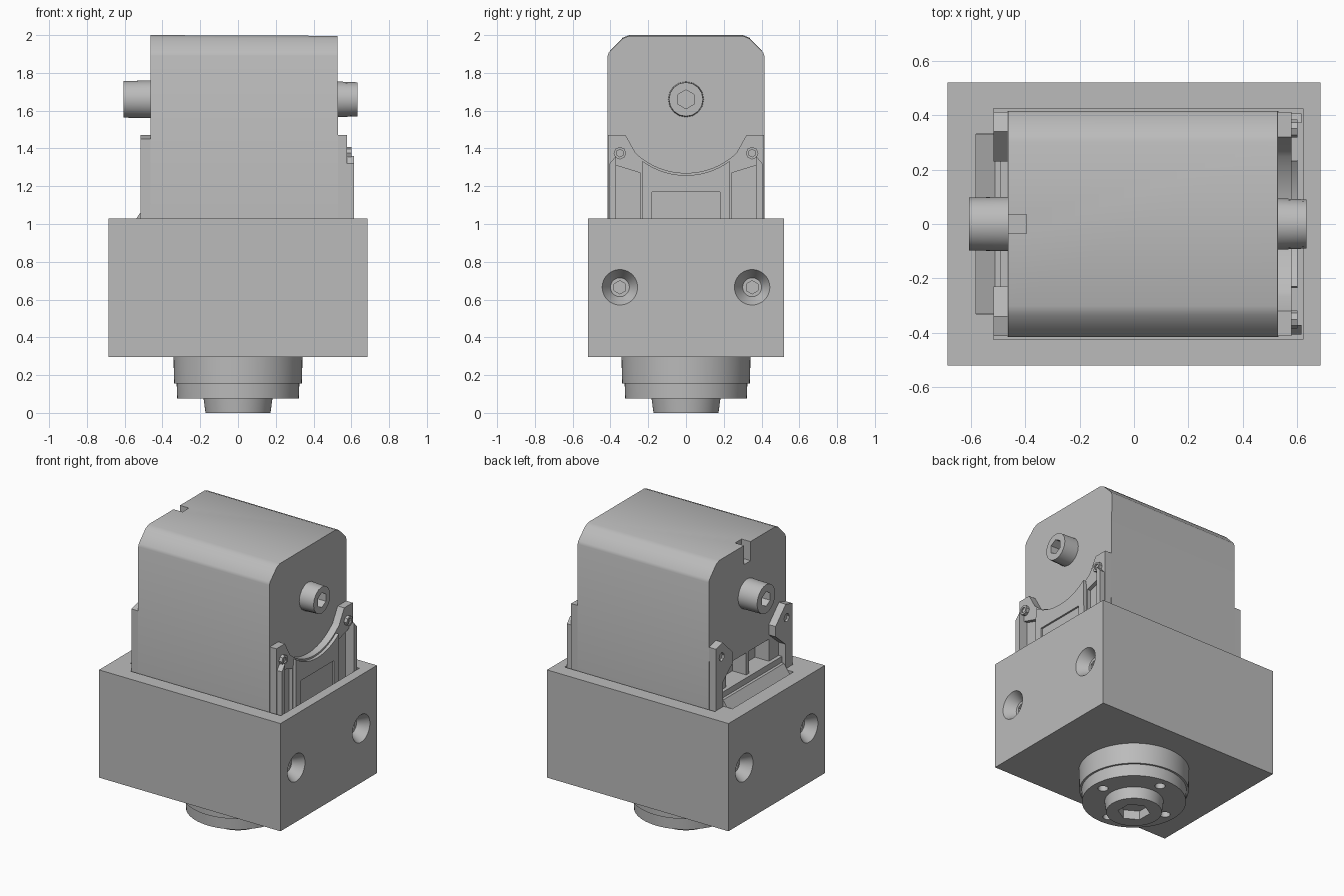
import bpy, bmesh, math
from mathutils import Matrix, Vector

old = bpy.data.objects.get("Cube")
if old:
    bpy.data.objects.remove(old, do_unlink=True)

grey = bpy.data.materials.new("plain grey")
grey.use_nodes = True
COLOUR = (0.5, 0.5, 0.5, 1)
grey.diffuse_color = COLOUR
grey.node_tree.nodes["Principled BSDF"].inputs["Base Color"].default_value = COLOUR


def finish(name, bm):
    bmesh.ops.recalc_face_normals(bm, faces=bm.faces)
    mesh = bpy.data.meshes.new(name)
    bm.to_mesh(mesh)
    bm.free()
    mesh.materials.append(grey)
    ob = bpy.data.objects.new(name, mesh)
    bpy.context.collection.objects.link(ob)
    return ob


def prism(name, points, a, b, axis="x"):
    """Extrude a (y, z) profile along x, or an (x, z) profile along y."""
    place = (lambda p, t: (t, *p)) if axis == "x" else (lambda p, t: (p[0], t, p[1]))
    bm = bmesh.new()
    face = bm.faces.new([bm.verts.new(place(p, a)) for p in points])
    out = bmesh.ops.extrude_face_region(bm, geom=[face])
    verts = [v for v in out["geom"] if isinstance(v, bmesh.types.BMVert)]
    bmesh.ops.translate(bm, verts=verts, vec=Vector(place((0, 0), b - a)))
    return finish(name, bm)


def box(name, x, y, z):
    return prism(name, [(y[0], z[0]), (y[1], z[0]), (y[1], z[1]), (y[0], z[1])], *x)


def rod(name, start, end, r1, r2=None, sides=48):
    """Cylinder, cone or hexagonal bar between two points."""
    start, end = Vector(start), Vector(end)
    d = end - start
    bm = bmesh.new()
    turn = d.to_track_quat("Z", "Y").to_matrix().to_4x4()
    bmesh.ops.create_cone(bm, cap_ends=True, segments=sides, radius1=r1,
                          radius2=r1 if r2 is None else r2, depth=d.length,
                          matrix=Matrix.Translation((start + end) / 2) @ turn)
    return finish(name, bm)


def cut(target, *cutters):
    for c in cutters:
        mod = target.modifiers.new("cut", "BOOLEAN")
        mod.operation, mod.object, mod.solver = "DIFFERENCE", c, "EXACT"
        bpy.context.view_layer.objects.active = target
        bpy.ops.object.modifier_apply(modifier=mod.name)
        bpy.data.objects.remove(c, do_unlink=True)


def smooth(ob):
    bpy.ops.object.select_all(action="DESELECT")
    ob.select_set(True)
    bpy.context.view_layer.objects.active = ob
    bpy.ops.object.shade_smooth_by_angle(angle=math.radians(30))


def mirrored(points):
    return [(-y, z) for y, z in reversed(points)]


# Large mounting block with a pocket and countersunk screw holes
block = box("mounting_block", (-.685, .685), (-.52, .52), (.295, 1.03))
cut(block, box("pocket", (-.515, .62), (-.424, .424), (.9, 1.1)),
    box("pocket_end", (-.58, -.5), (-.33, .33), (.9, 1.1)))
for s in (-1, 1):
    for y in (-.35, .35):
        cut(block,
            rod("countersink", (s * .695, y, .665), (s * .615, y, .665), .1, .05),
            rod("hex_socket", (s * .63, y, .665), (s * .56, y, .665), .035, sides=6))
smooth(block)

# Upper housing with rounded shoulders
half = [(.415, .9), (.415, 1.89), (.408, 1.91), (.335, 1.982), (.3, 1.996)]
body = prism("housing", half + mirrored(half), -.465, .53)
for v in body.data.vertices:
    if v.co.z > 1.5:
        v.co.x *= 1 - .012 * (v.co.z - 1.5)
    if v.co.z > 1.95 and v.co.x < 0:
        v.co.z += .004
cut(body, box("slot", (-.6, -.395), (-.035, .035), (1.87, 2.1)))
for y in ((-.23, -.015), (.015, .23)):
    cut(body, box("window", (-.6, -.36), y, (1.11, 1.26)))
smooth(body)

# Raised end plate with a round cutout around the pivot
R, CZ = .39, 1.66
arc = [(R * math.sin(t), CZ - R * math.cos(t))
       for t in [math.radians(-43 + 86 * i / 24) for i in range(25)]]
outline = [(.32, 1.47), (.412, 1.47), (.412, .9)]
plate = prism("right_end_plate", arc + outline + mirrored(outline), .52, .578)
for s in (-1, 1):
    # Sloped grooves in the plate beside the centre panel
    cut(plate, prism("groove", [(s * .24, .95), (s * .37, .95), (s * .37, 1.31),
                                (s * .24, 1.27)], .552, .7))
smooth(plate)
low = [(R * math.sin(t), CZ - .012 - R * math.cos(t))
       for t in [math.radians(-36 + 72 * i / 20) for i in range(21)]]
panel = prism("right_centre_panel", low + [(.235, .9), (-.235, .9)], .55, .6)
cut(panel, box("panel_recess", (.588, .7), (-.18, .18), (.95, 1.17)))
smooth(panel)
for s in (-1, 1):
    prism("right_side_rib", [(s * .37, .9), (s * .405, .9), (s * .405, 1.32),
                             (s * .37, 1.36)], .57, .615)
    boss = rod("right_screw", (.56, s * .35, 1.375), (.6, s * .35, 1.375), .033, sides=8)
    cut(boss, rod("socket", (.59, s * .35, 1.375), (.62, s * .35, 1.375), .02, sides=6))

# Left end posts with angled braces, cross bar and sloped ledge
post = [(.412, .9), (.412, 1.45), (.34, 1.47), (.23, 1.36), (.23, 1.29),
        (.335, 1.2), (.335, .9)]
for s in (-1, 1):
    p = prism("left_post", [(s * y, z) for y, z in post], -.515, -.455)
    cut(p, rod("screw_hole", (-.6, s * .35, 1.375), (-.5, s * .35, 1.375), .028, sides=8))
box("left_cross_bar", (-.49, -.45), (-.335, .335), (1.07, 1.11))
prism("left_ledge", [(-.46, 1.07), (-.51, 1.07), (-.58, .97), (-.58, .9), (-.46, .9)],
      -.328, .328, axis="y")

# Pivot bolts with hexagonal sockets
left_bolt = rod("left_pivot_bolt", (-.45, -.0, 1.66), (-.605, 0, 1.66), .1, .097)
cut(left_bolt, rod("socket", (-.54, 0, 1.66), (-.65, 0, 1.66), .05, sides=6))
smooth(left_bolt)
right_bolt = rod("right_pivot_bolt", (.51, 0, 1.66), (.633, 0, 1.66), .095, .09, sides=16)
cut(right_bolt, rod("socket", (.57, 0, 1.66), (.66, 0, 1.66), .05, sides=6))
smooth(right_bolt)

# Stepped round flange underneath
collar = rod("upper_collar", (0, 0, .31), (0, 0, .155), .342, .338, sides=64)
ring = rod("flange_ring", (0, 0, .16), (0, 0, .075), .325, .322, sides=64)
for i in range(4):
    a = math.radians(90 * i)
    x, y = .25 * math.cos(a), .25 * math.sin(a)
    cut(ring, rod("bolt_hole", (x, y, .05), (x, y, .13), .032, sides=16))
hub = rod("hub", (0, 0, .08), (0, 0, 0), .183, .172, sides=64)
cut(hub, rod("hub_socket", (0, 0, -.05), (0, 0, .06), .1, sides=6))
for part in (collar, ring, hub):
    smooth(part)
